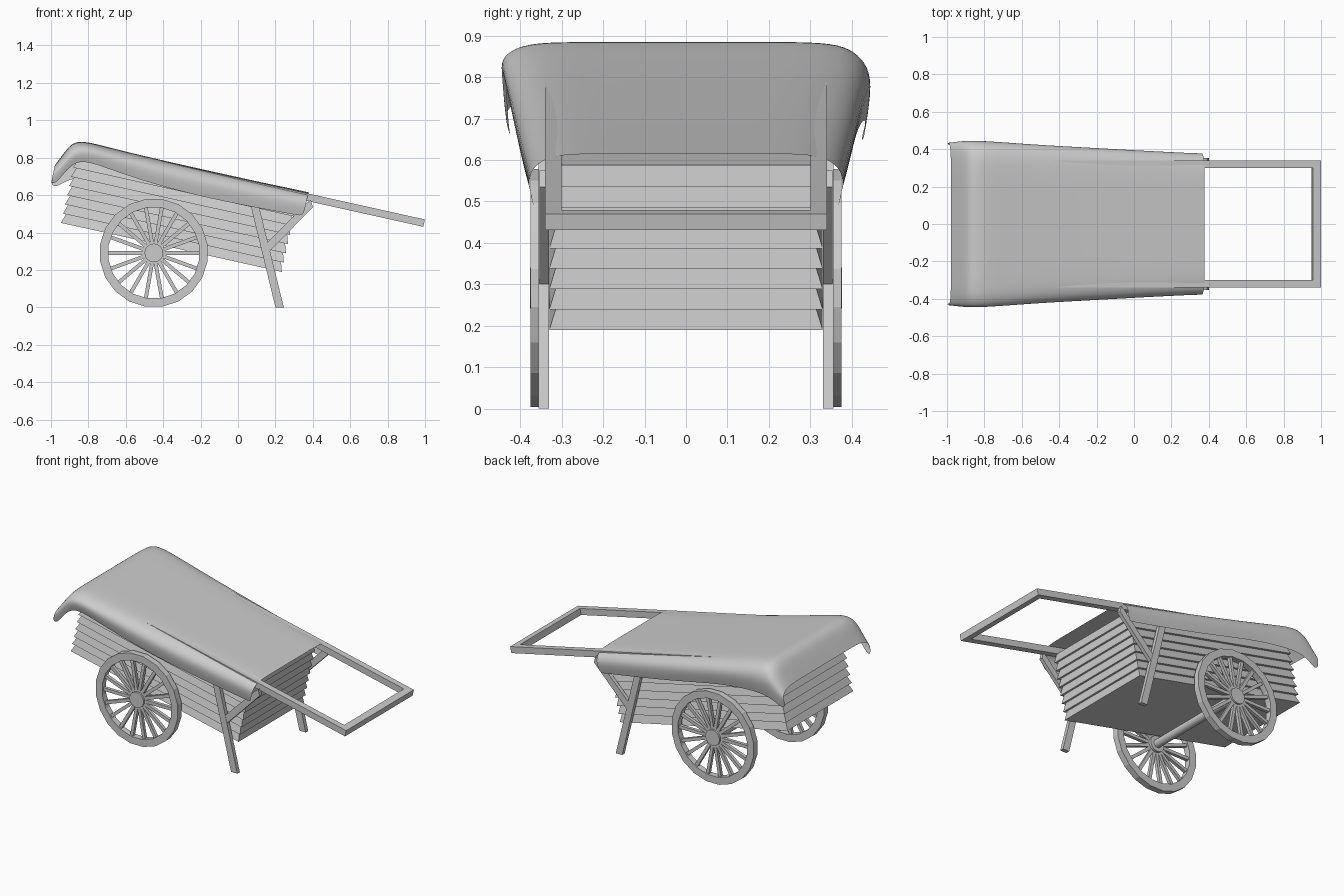
import bpy, bmesh, math
from mathutils import Matrix, Vector

if "Cube" in bpy.data.objects:
    bpy.data.objects.remove(bpy.data.objects["Cube"])

TILT = math.radians(12.5)
M = Matrix.Rotation(TILT, 4, 'Y')   # cart frame -> world (nose tipped down toward +x)


def world(u, w):
    p = M @ Vector((u, 0, w))
    return (p.x, p.z)


def finish(name, bm, smooth=None):
    bmesh.ops.recalc_face_normals(bm, faces=bm.faces)
    me = bpy.data.meshes.new(name)
    bm.to_mesh(me)
    bm.free()
    ob = bpy.data.objects.new(name, me)
    bpy.context.collection.objects.link(ob)
    if smooth is not None:
        bpy.context.view_layer.objects.active = ob
        ob.select_set(True)
        bpy.ops.object.shade_smooth_by_angle(angle=math.radians(smooth))
        ob.select_set(False)
    return ob


def prism(name, pts, y0, y1):
    """Extrude an (x, z) polygon from y0 to y1."""
    bm = bmesh.new()
    f = bm.faces.new([bm.verts.new((x, y0, z)) for x, z in pts])
    r = bmesh.ops.extrude_face_region(bm, geom=[f])
    verts = [v for v in r['geom'] if isinstance(v, bmesh.types.BMVert)]
    bmesh.ops.translate(bm, verts=verts, vec=(0, y1 - y0, 0))
    return finish(name, bm)


def cylinder_y(bm, r, y0, y1, n, x, z):
    mat = Matrix.Translation((x, (y0 + y1) / 2, z)) @ Matrix.Rotation(math.pi / 2, 4, 'X')
    bmesh.ops.create_cone(bm, cap_ends=True, segments=n, radius1=r, radius2=r,
                          depth=abs(y1 - y0), matrix=mat)


# Clapboard box: stacked rings, each board flaring outward at its lower edge
bm = bmesh.new()
BOARDS, W0, W1 = 8, 0.236, 0.64
rings = []
for i in range(BOARDS):
    for k, out in ((0, 0.012), (1, -0.004)):
        w = W0 + (W1 - W0) * (i + k) / BOARDS
        a, b, y = -1.01 - out, 0.176 + out, 0.318 + out
        rings.append([bm.verts.new(M @ Vector(c)) for c in
                      ((a, -y, w), (b, -y, w), (b, y, w), (a, y, w))])
for lo, hi in zip(rings, rings[1:]):
    for j in range(4):
        bm.faces.new((lo[j], lo[(j + 1) % 4], hi[(j + 1) % 4], hi[j]))
bm.faces.new(rings[0])
bm.faces.new(rings[-1])
finish("plank_box", bm)

# Handle frame: two long rails and the grip bar
for s, side in ((-1, "right"), (1, "left")):
    prism("handle_rail_" + side,
          [world(-1.0, .635), world(.874, .635), world(.874, .675), world(-1.0, .675)],
          s * .30, s * .34)
prism("handle_grip", [world(.83, .635), world(.874, .635), world(.874, .675), world(.83, .675)],
      -.30, .30)

# Prop legs and their diagonal braces
for s, side in ((-1, "right"), (1, "left")):
    prism("leg_" + side, [(.20, 0), (.245, 0), (.09, .63), (.045, .64)], s * .331, s * .356)
    prism("leg_brace_" + side, [(.155, .345), (.17, .30), (.40, .535), (.39, .575), (.365, .555)],
          s * .331, s * .354)

# Wheels: rim, spokes and hub
CX, CZ, R = -.45, .291, .291
SPOKES, SIDES = 18, 20
for s, side in ((-1, "right"), (1, "left")):
    y0, y1 = s * .336, s * .375
    ym = (y0 + y1) / 2
    bm = bmesh.new()
    loops = []
    for i in range(SIDES):
        a = 2 * math.pi * (i + .5) / SIDES
        loops.append([bm.verts.new((CX + r * math.cos(a), y, CZ + r * math.sin(a)))
                      for r, y in ((R, y0), (R, y1), (.245, y1), (.245, y0))])
    for i in range(SIDES):
        p, q = loops[i], loops[(i + 1) % SIDES]
        for j in range(4):
            bm.faces.new((p[j], p[(j + 1) % 4], q[(j + 1) % 4], q[j]))
    finish("wheel_rim_" + side, bm)

    bm = bmesh.new()
    for i in range(SPOKES):
        mat = (Matrix.Translation((CX, ym, CZ)) @ Matrix.Rotation(2 * math.pi * i / SPOKES, 4, 'Y')
               @ Matrix.Translation((.145, 0, 0)) @ Matrix.Diagonal((.21, .02, .02, 1)))
        bmesh.ops.create_cube(bm, size=1, matrix=mat)
    finish("wheel_spokes_" + side, bm)

    bm = bmesh.new()
    cylinder_y(bm, .05, s * .33, s * .377, 16, CX, CZ)
    finish("wheel_hub_" + side, bm, 40)

# Axle
bm = bmesh.new()
cylinder_y(bm, .026, -.335, .335, 12, CX, CZ)
finish("axle", bm, 40)

# Draped cloth cover: u, top height, half width, right hem height, left hem height
stations = [
    (.235, .682, .383, .55, .55), (.20, .682, .383, .55, .55),
    (-.05, .679, .395, .54, .54), (-.35, .679, .412, .535, .535),
    (-.65, .680, .428, .55, .54), (-.88, .686, .445, .58, .52),
    (-1.0, .690, .452, .59, .49), (-1.055, .668, .450, .52, .45),
    (-1.085, .61, .445, .45, .42), (-1.12, .53, .440, .42, .42)]
section = [(.4, 0), (.75, .0), (.88, .08), (.96, .24), (1, .5), (.96, 1)]
bm = bmesh.new()
grid = []
for u, top, half, hem_r, hem_l in stations:
    def pt(s, f, d, hem):
        return bm.verts.new(M @ Vector((u, s * f * half, top - d * (top - hem))))
    grid.append([pt(-1, f, d, hem_r) for f, d in reversed(section)] + [pt(1, 0, 0, hem_l)]
                + [pt(1, f, d, hem_l) for f, d in section])
for p, q in zip(grid, grid[1:]):
    for j in range(len(p) - 1):
        bm.faces.new((p[j], p[j + 1], q[j + 1], q[j]))
cover = finish("cloth_cover", bm, 60)
sub = cover.modifiers.new("soften", 'SUBSURF')
sub.levels = sub.render_levels = 2
